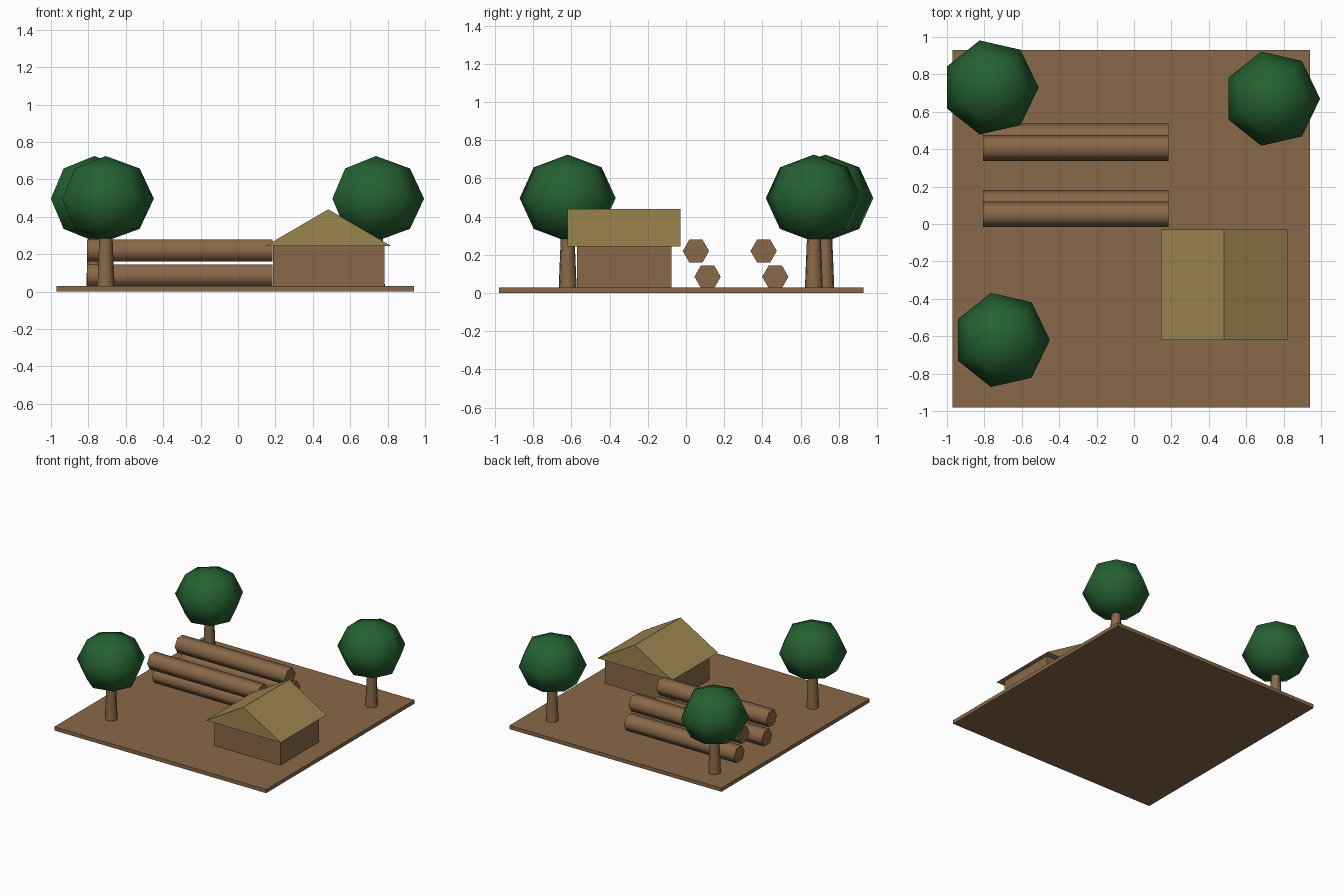
import bpy, bmesh, math
from mathutils import Matrix, Vector

if "Cube" in bpy.data.objects:
    bpy.data.objects.remove(bpy.data.objects["Cube"])


def material(name, rgb):
    m = bpy.data.materials.new(name)
    m.diffuse_color = (*rgb, 1)
    m.use_nodes = True
    m.node_tree.nodes["Principled BSDF"].inputs["Base Color"].default_value = m.diffuse_color
    return m


BROWN = material("wood brown", (0.25, 0.14, 0.065))
STRAW = material("straw roof", (0.33, 0.235, 0.08))
GREEN = material("leaf green", (0.019, 0.12, 0.031))


def finish(bm, name, mat, smooth_angle=None):
    bmesh.ops.remove_doubles(bm, verts=bm.verts, dist=1e-5)
    bmesh.ops.recalc_face_normals(bm, faces=bm.faces)
    me = bpy.data.meshes.new(name)
    bm.to_mesh(me)
    bm.free()
    me.materials.append(mat)
    if smooth_angle:
        me.polygons.foreach_set("use_smooth", [True] * len(me.polygons))
        me.set_sharp_from_angle(angle=math.radians(smooth_angle))
    ob = bpy.data.objects.new(name, me)
    bpy.context.collection.objects.link(ob)
    return ob


def box(name, lo, hi, mat):
    bm = bmesh.new()
    bmesh.ops.create_cube(bm, size=1)
    for v in bm.verts:
        v.co = Vector([lo[i] + (v.co[i] + 0.5) * (hi[i] - lo[i]) for i in range(3)])
    return finish(bm, name, mat)


def lathe(name, profile, sides, matrix, mat, smooth_angle):
    """Revolve (radius, height) points about local z, closing open ends."""
    bm = bmesh.new()
    rings = [[bm.verts.new(matrix @ Vector((r * math.cos(math.tau * i / sides),
                                            r * math.sin(math.tau * i / sides), z)))
              for i in range(sides)] for r, z in profile]
    for a, b in zip(rings, rings[1:]):
        for i in range(sides):
            j = (i + 1) % sides
            bm.faces.new((a[i], a[j], b[j], b[i]))
    for ring, (r, z) in ((rings[0], profile[0]), (rings[-1], profile[-1])):
        if r > 1e-4:
            bm.faces.new(ring)
    return finish(bm, name, mat, smooth_angle)


# ground slab
box("ground_slab", (-0.97, -0.98, 0), (0.94, 0.93, 0.03), BROWN)

# hut walls
box("hut_walls", (0.187, -0.572, 0.03), (0.783, -0.077, 0.245), BROWN)

# hut roof: gabled prism
bm = bmesh.new()
gable = [(0.145, 0.243), (0.82, 0.243), (0.4825, 0.44)]
front = bm.faces.new([bm.verts.new((x, -0.62, z)) for x, z in gable])
ext = bmesh.ops.extrude_face_region(bm, geom=[front], use_keep_orig=True)
bmesh.ops.translate(bm, vec=(0, 0.59, 0),
                    verts=[g for g in ext["geom"] if isinstance(g, bmesh.types.BMVert)])
finish(bm, "hut_roof", STRAW)

# two stacks of hexagonal logs lying along x
LIE = Matrix(((0, 0, 1, 0), (1, 0, 0, 0), (0, 1, 0, 0), (0, 0, 0, 1)))
for s, y in enumerate((0.0, 0.355)):
    for part, dy, z in (("lower", 0.113, 0.085), ("upper", 0.052, 0.22)):
        lathe(f"log_{part}_{s + 1}", [(0.069, -0.808), (0.069, 0.185)], 6,
              Matrix.Translation((0, y + dy, z)) @ LIE, BROWN, 65)

# trees: tapered trunk and seven-sided crown
crown = [(0.258 * math.sin(math.pi * k / 4), 0.497 - 0.228 * math.cos(math.pi * k / 4))
         for k in range(5)]
crown[0], crown[-1] = (0, crown[0][1]), (0, crown[-1][1])
for n, (x, y) in enumerate(((-0.768, 0.73), (0.737, 0.67), (-0.708, -0.62))):
    place = Matrix.Translation((x, y, 0))
    lathe(f"tree_trunk_{n + 1}", [(0.048, 0.03), (0.036, 0.32)], 7, place, BROWN, 65)
    lathe(f"tree_crown_{n + 1}", crown, 7, place, GREEN, 80)
